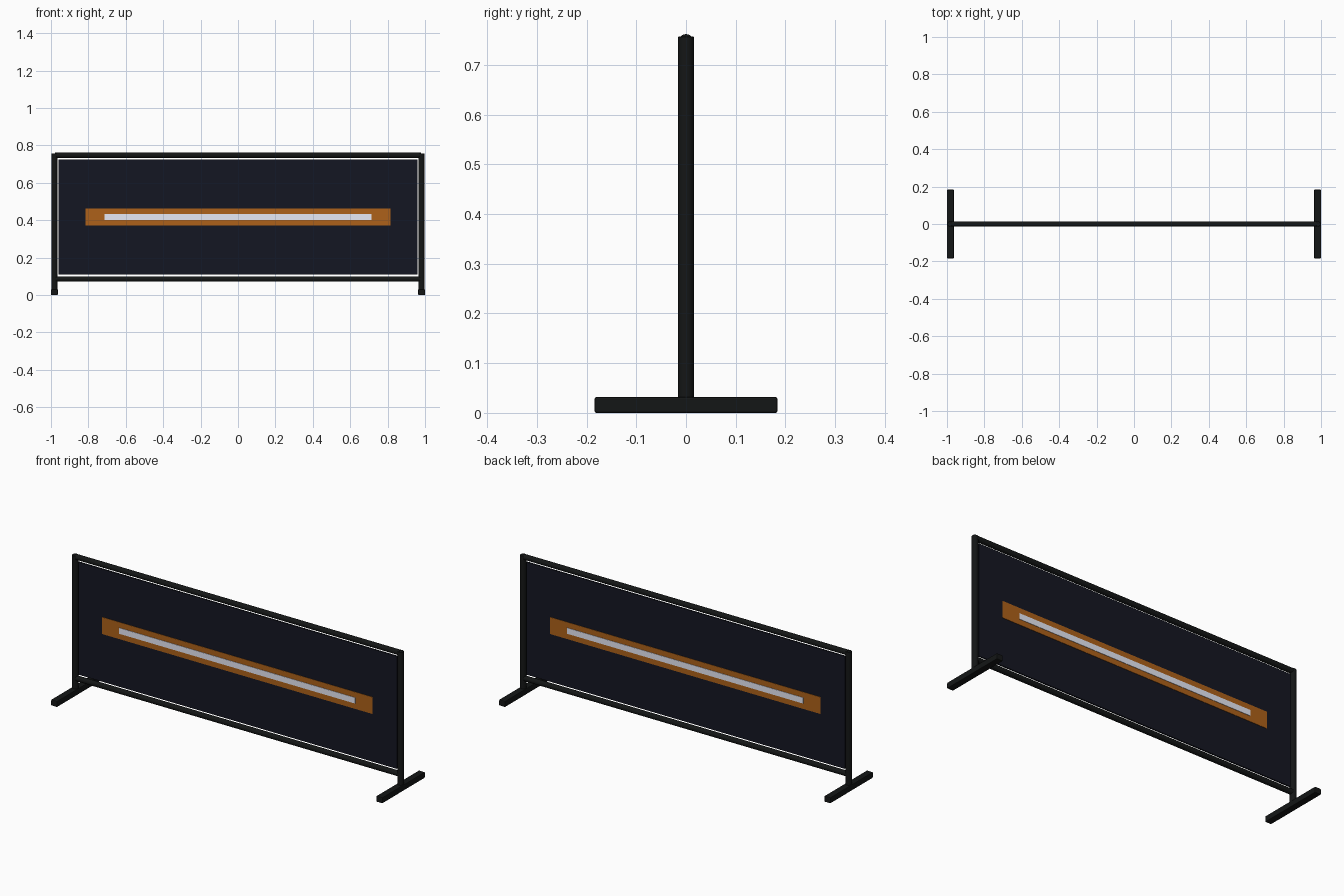
import bpy
from math import radians

if "Cube" in bpy.data.objects:
    bpy.data.objects.remove(bpy.data.objects["Cube"])


def material(name, rgb):
    m = bpy.data.materials.new(name)
    m.diffuse_color = (*rgb, 1)
    m.use_nodes = True
    m.node_tree.nodes["Principled BSDF"].inputs["Base Color"].default_value = m.diffuse_color
    return m


BLACK = material("frame_black", (0.007, 0.008, 0.008))
NAVY = material("panel_navy", (0.007, 0.008, 0.016))
ORANGE = material("stripe_orange", (0.42, 0.12, 0.01))
WHITE = material("stripe_white", (0.8, 0.82, 0.92))


def box(name, center, size, mat, bevel=0):
    bpy.ops.mesh.primitive_cube_add(size=1, location=center)
    o = bpy.context.object
    o.name = name
    o.scale = size
    bpy.ops.object.transform_apply(location=False, rotation=False, scale=True)
    o.data.materials.append(mat)
    if bevel:
        b = o.modifiers.new("bevel", 'BEVEL')
        b.width = bevel
        b.segments = 2
    return o


def tube(name, center, radius, length, rotation=(0, 0, 0), bevel=0):
    bpy.ops.mesh.primitive_cylinder_add(vertices=20, radius=radius, depth=length,
                                        location=center, rotation=rotation)
    o = bpy.context.object
    o.name = name
    o.data.materials.append(BLACK)
    bpy.ops.object.shade_smooth_by_angle(angle=radians(40))
    if bevel:
        b = o.modifiers.new("bevel", 'BEVEL')
        b.width = bevel
        b.segments = 1
    return o


# Upright posts and feet
for side, s in (("left", -1), ("right", 1)):
    box(f"{side}_foot", (s * 0.9815, 0, 0.016), (0.037, 0.368, 0.032), BLACK, 0.004)
    tube(f"{side}_post", (s * 0.9815, 0, 0.3905), 0.016, 0.733, bevel=0.001)

# Horizontal rails
for name, z in (("top_rail", 0.7475), ("bottom_rail", 0.086)):
    tube(name, (0, 0, z), 0.0145, 1.956, (0, radians(90), 0))

# Fabric panel, held clear of the frame by a narrow gap
box("panel", (0, 0, 0.4172), (1.922, 0.008, 0.614), NAVY)

# Stripes on both faces
for side, s in (("front", -1), ("back", 1)):
    box(f"{side}_orange_stripe", (0, s * 0.0045, 0.4172), (1.63, 0.003, 0.092), ORANGE)
    box(f"{side}_white_stripe", (0, s * 0.0065, 0.4172), (1.426, 0.003, 0.032), WHITE)
